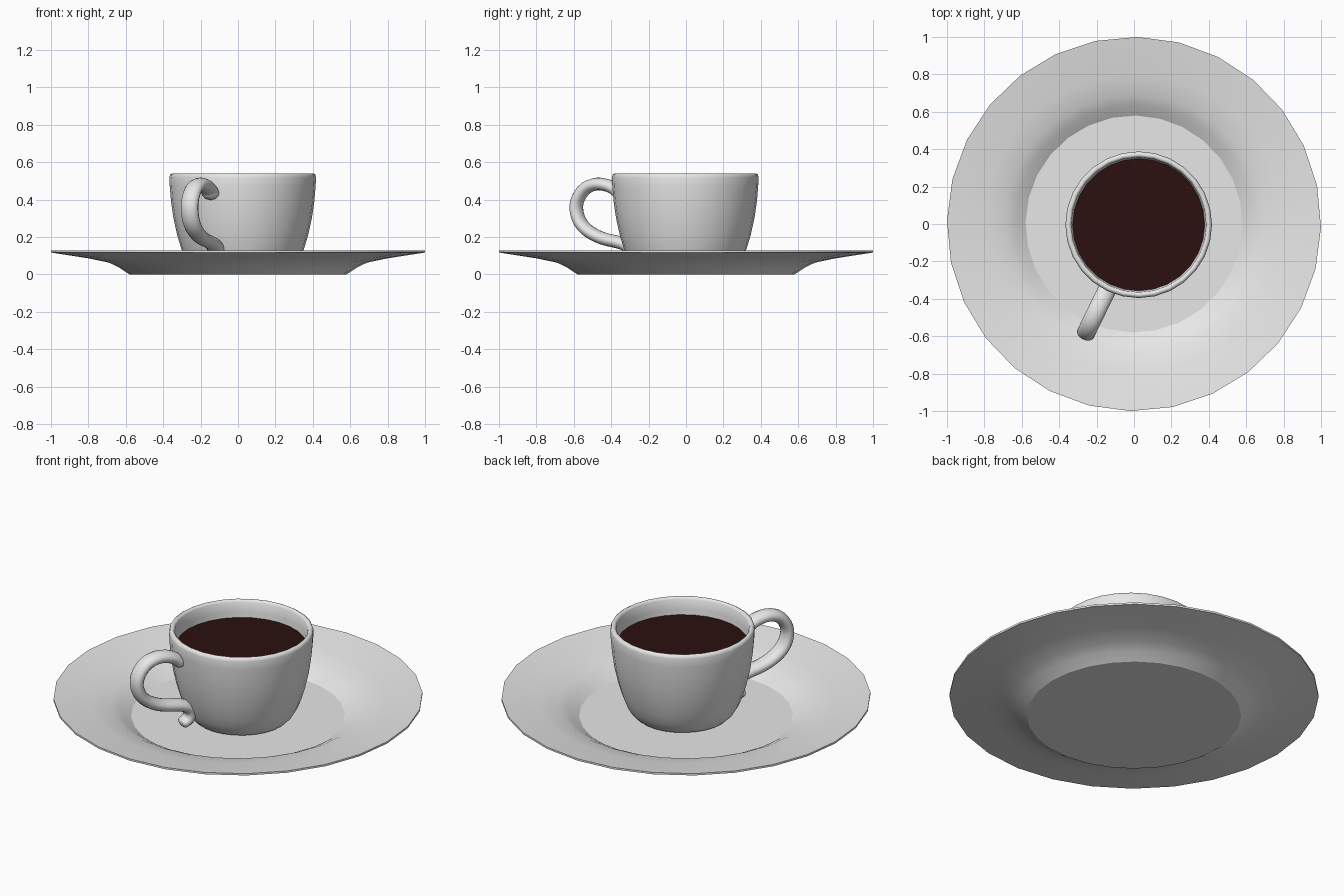
import bpy, bmesh, math
from mathutils import Vector

if "Cube" in bpy.data.objects:
    bpy.data.objects.remove(bpy.data.objects["Cube"])


def material(name, rgb):
    m = bpy.data.materials.new(name)
    m.diffuse_color = (*rgb, 1)
    m.use_nodes = True
    m.node_tree.nodes["Principled BSDF"].inputs["Base Color"].default_value = m.diffuse_color
    return m


WHITE = material("white_china", (0.8, 0.8, 0.8))
COFFEE = material("dark_coffee", (0.025, 0.005, 0.005))
CUP = Vector((0.025, -0.004, 0))      # centre of the cup


def finish(name, bm, mat, angle):
    bmesh.ops.recalc_face_normals(bm, faces=bm.faces)
    me = bpy.data.meshes.new(name)
    bm.to_mesh(me)
    bm.free()
    me.materials.append(mat)
    ob = bpy.data.objects.new(name, me)
    bpy.context.collection.objects.link(ob)
    bpy.ops.object.select_all(action='DESELECT')
    ob.select_set(True)
    bpy.context.view_layer.objects.active = ob
    bpy.ops.object.shade_smooth_by_angle(angle=math.radians(angle))
    return ob


def skin(bm, rings):
    """Join successive rings of vertices and cap both ends."""
    n = len(rings[0])
    for a, b in zip(rings, rings[1:]):
        for i in range(n):
            j = (i + 1) % n
            bm.faces.new((a[i], a[j], b[j], b[i]))
    bm.faces.new(rings[0])
    bm.faces.new(rings[-1])


def lathe(name, profile, centre, sides, mat, angle, turn=0.0):
    bm = bmesh.new()
    rings = []
    for r, z in profile:
        ring = []
        for i in range(sides):
            t = turn + 2 * math.pi * i / sides
            ring.append(bm.verts.new(centre + Vector((r * math.cos(t), r * math.sin(t), z))))
        rings.append(ring)
    skin(bm, rings)
    return finish(name, bm, mat, angle)


# Saucer: thin shell with a flat centre and a flared rim
lathe("saucer",
      [(0.58, 0.0), (0.635, 0.036), (0.69, 0.063), (0.8, 0.086), (1.0, 0.117),
       (1.0, 0.128), (0.8, 0.098), (0.69, 0.075), (0.635, 0.048), (0.58, 0.012)],
      Vector(), 28, WHITE, 25, math.radians(-1))

# Cup: rounded foot, curved wall, rolled lip and hollow inside
lathe("cup",
      [(0.235, 0.012), (0.26, 0.02), (0.285, 0.045), (0.308, 0.085), (0.329, 0.14),
       (0.35, 0.21), (0.37, 0.3), (0.383, 0.39), (0.39, 0.47), (0.392, 0.52),
       (0.388, 0.534), (0.378, 0.54), (0.368, 0.538), (0.361, 0.528),
       (0.356, 0.47), (0.346, 0.37), (0.325, 0.24), (0.28, 0.1), (0.2, 0.05)],
      CUP, 28, WHITE, 45)

# Coffee surface
bm = bmesh.new()
ring = [bm.verts.new(CUP + Vector((0.353 * math.cos(2 * math.pi * i / 28),
                                   0.353 * math.sin(2 * math.pi * i / 28), 0.44)))
        for i in range(28)]
bm.faces.new(ring)
finish("coffee", bm, COFFEE, 30)

# Handle: oval tube swept along a smooth path (distance from cup axis, height)
path = [(0.392, 0.432), (0.415, 0.455), (0.46, 0.475), (0.525, 0.483), (0.59, 0.462),
        (0.635, 0.41), (0.648, 0.35), (0.625, 0.28), (0.57, 0.228), (0.49, 0.192),
        (0.39, 0.17), (0.338, 0.148), (0.32, 0.11), (0.332, 0.075), (0.362, 0.058)]
out = Vector((-0.438, -0.899, 0)).normalized()
side = Vector((-out.y, out.x, 0))
up = Vector((0, 0, 1))


def spline(pts, steps):
    """Catmull-Rom curve through the points."""
    p = [Vector(q) for q in pts]
    p = [2 * p[0] - p[1]] + p + [2 * p[-1] - p[-2]]
    res = []
    for k in range(1, len(p) - 2):
        a, b, c, d = p[k - 1:k + 3]
        for s in range(steps):
            t = s / steps
            res.append(0.5 * (2 * b + (c - a) * t + (2 * a - 5 * b + 4 * c - d) * t * t
                              + (3 * b - a - 3 * c + d) * t ** 3))
    return res + [p[-2]]


curve = spline(path, 3)
stations = []
for k, q in enumerate(curve):
    tan = (curve[min(k + 1, len(curve) - 1)] - curve[max(k - 1, 0)]).normalized()
    stations.append((q, tan, 1.0))
# Rounded ends
first, last = stations[0], stations[-1]
dome = [(0.015, 0.88), (0.026, 0.62), (0.031, 0.25)]
stations = ([(first[0] - first[1] * d, first[1], s) for d, s in reversed(dome)] + stations
            + [(last[0] + last[1] * d * 0.5, last[1], s) for d, s in dome])

bm = bmesh.new()
rings = []
for k, (q, tan, size) in enumerate(stations):
    f = k / (len(stations) - 1)
    taper = 1.0 if f < 0.75 else 1.0 - 0.8 * (f - 0.75)     # slimmer tail
    centre = CUP + out * q.x + up * q.y
    normal = out * -tan.y + up * tan.x
    ring = []
    for i in range(16):
        t = 2 * math.pi * i / 16
        ring.append(bm.verts.new(centre + (normal * 0.034 * math.cos(t)
                                           + side * 0.049 * math.sin(t)) * size * taper))
    rings.append(ring)
skin(bm, rings)
finish("handle", bm, WHITE, 60)
